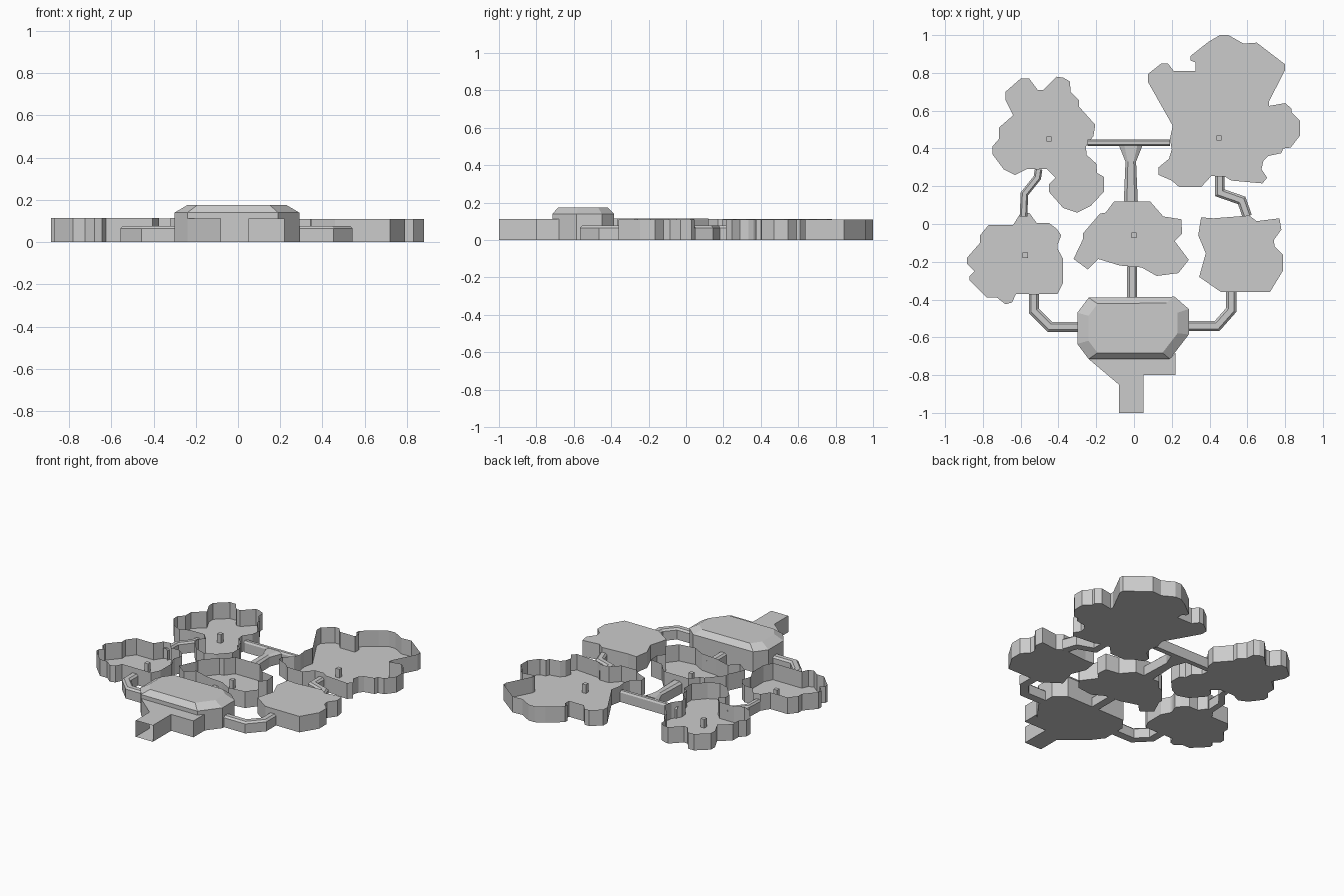
import bpy, bmesh
from mathutils import Vector

stone = bpy.data.materials.new("stone_grey")
stone.diffuse_color = (0.6, 0.6, 0.6, 1)


def finish(name, bm, fix=True):
    if fix:
        bmesh.ops.recalc_face_normals(bm, faces=bm.faces)
    me = bpy.data.meshes.new(name)
    bm.to_mesh(me)
    bm.free()
    me.materials.append(stone)
    ob = bpy.data.objects.new(name, me)
    bpy.context.collection.objects.link(ob)
    return ob


def shell(name, outline, rings, roof=False, skip=()):
    """Floor plus thin walls; rings are (height, scale) about the outline's middle."""
    bm = bmesh.new()
    xs, ys = zip(*outline)
    cx, cy = (min(xs) + max(xs)) / 2, (min(ys) + max(ys)) / 2
    loops = [[bm.verts.new((cx + (x - cx) * s, cy + (y - cy) * s, z)) for x, y in outline]
             for z, s in [(0, 1)] + rings]
    n = len(outline)
    bm.faces.new(loops[0])
    for a, b in zip(loops, loops[1:]):
        for i in range(n):
            if i not in skip:
                j = (i + 1) % n
                bm.faces.new((a[i], a[j], b[j], b[i]))
    if roof:
        bm.faces.new(loops[-1])
    return finish(name, bm)


def tunnel(name, path, widths=None, half=0.027, h=0.077):
    """Sweep a chamfered tunnel section along a plan path."""
    bm = bmesh.new()
    pts = [Vector(p) for p in path]
    rows = []
    for i, p in enumerate(pts):
        d0 = (p - pts[i - 1]).normalized() if i else (pts[1] - p).normalized()
        d1 = (pts[i + 1] - p).normalized() if i < len(pts) - 1 else d0
        t = (d0 + d1).normalized()
        side = Vector((-t.y, t.x)) / max(t.dot(d0), 0.5)
        w = widths[i] if widths else half
        rows.append([bm.verts.new((*(p + side * w * u), z)) for u, z in
                     ((-1, 0), (-1, h - .012), (-.55, h), (.55, h), (1, h - .012), (1, 0))])
    for a, b in zip(rows, rows[1:]):
        for i in range(6):
            j = (i + 1) % 6
            bm.faces.new((a[i], a[j], b[j], b[i]))
    return finish(name, bm)


# Cave rooms: plan outlines
northwest = [
    (-.60, .77), (-.555, .77), (-.51, .71), (-.48, .71), (-.41, .78), (-.375, .775),
    (-.34, .755), (-.335, .70), (-.29, .655), (-.29, .62), (-.205, .525), (-.215, .465),
    (-.255, .41), (-.25, .365), (-.20, .32), (-.195, .27), (-.16, .25), (-.16, .17),
    (-.23, .095), (-.30, .06), (-.375, .085), (-.45, .17), (-.45, .21), (-.415, .245),
    (-.46, .29), (-.57, .29), (-.63, .26), (-.69, .29), (-.75, .37), (-.75, .41),
    (-.715, .45), (-.715, .51), (-.64, .575), (-.68, .655), (-.68, .70)]
northeast = [
    (.455, 1), (.50, 1), (.58, .955), (.65, .96), (.80, .845), (.80, .815), (.715, .65),
    (.715, .625), (.80, .64), (.835, .61), (.835, .59), (.88, .545), (.88, .47),
    (.83, .405), (.79, .40), (.78, .375), (.71, .36), (.685, .335), (.675, .29),
    (.705, .245), (.68, .215), (.515, .23), (.475, .255), (.41, .255), (.355, .195),
    (.24, .195), (.20, .23), (.13, .26), (.13, .30), (.185, .345), (.20, .395),
    (.19, .45), (.205, .52), (.075, .75), (.075, .795), (.145, .85), (.18, .85),
    (.21, .81), (.325, .81), (.325, .855), (.30, .865), (.30, .89), (.395, .965)]
west = [
    (-.605, .05), (-.555, .06), (-.515, .005), (-.45, .005), (-.41, -.025), (-.385, -.06),
    (-.405, -.11), (-.405, -.13), (-.375, -.185), (-.375, -.31), (-.405, -.37),
    (-.625, -.37), (-.645, -.415), (-.68, -.425), (-.725, -.39), (-.78, -.39),
    (-.87, -.30), (-.87, -.275), (-.845, -.25), (-.885, -.21), (-.885, -.18),
    (-.815, -.10), (-.815, -.06), (-.77, -.005), (-.64, -.005)]
centre = [
    (-.105, .12), (.085, .12), (.155, .04), (.25, .025), (.255, -.05), (.215, -.09),
    (.29, -.19), (.235, -.26), (.12, -.275), (.04, -.23), (-.075, -.22), (-.19, -.185),
    (-.245, -.24), (-.32, -.185), (-.27, -.08), (-.27, -.05), (-.18, .055), (-.15, .06)]
east = [
    (.355, .035), (.42, .03), (.61, .045), (.65, .015), (.77, .03), (.78, -.03),
    (.74, -.085), (.745, -.12), (.79, -.165), (.79, -.245), (.72, -.36), (.46, -.36),
    (.345, -.28), (.38, -.155), (.34, -.06)]

shell("northwest_cave", northwest, [(.113, 1)])
shell("northeast_cave", northeast, [(.11, 1)])
shell("west_cave", west, [(.115, 1)])
shell("centre_cave", centre, [(.115, 1)])
shell("east_cave_roofed", east, [(.11, 1)], roof=True)

# Main hall with chamfered roof
hall = [(-.24, -.39), (.215, -.385), (.29, -.45), (.29, -.585),
        (.19, -.715), (-.24, -.715), (-.30, -.635), (-.30, -.47)]
shell("main_hall", hall, [(.14, 1), (.175, .8)], roof=True)

# Entrance porch, open at its mouth and towards the hall
porch = [(-.24, -.715), (-.08, -.85), (-.08, -1), (.05, -1), (.05, -.80),
         (.22, -.80), (.22, -.68), (.19, -.715)]
shell("entrance_porch", porch, [(.113, 1)], roof=True, skip=(2, 7))

# Connecting tunnels
tunnel("west_tunnel", [(-.30, -.545), (-.445, -.545), (-.53, -.46), (-.53, -.37)])
tunnel("east_tunnel", [(.29, -.54), (.44, -.54), (.515, -.455), (.515, -.36)])
tunnel("centre_tunnel", [(-.01, -.39), (-.01, -.225)])
tunnel("northwest_tunnel", [(-.505, .29), (-.512, .245), (-.58, .16), (-.585, .04)], half=.02)
tunnel("northeast_tunnel", [(.455, .255), (.455, .165), (.57, .125), (.60, .04)], half=.025)
tunnel("junction_bar", [(-.245, .43), (.19, .43)], half=.017)
tunnel("junction_stem", [(-.017, .12), (-.017, .33), (-.017, .415)], widths=(.037, .028, .062))

# Square posts standing in the open caves
for i, (x, y) in enumerate([(-.45, .45), (.45, .455), (0, -.06), (-.575, -.165)]):
    r = .014
    shell(f"post_{i + 1}", [(x - r, y - r), (x + r, y - r), (x + r, y + r), (x - r, y + r)],
          [(.06, 1)], roof=True)
